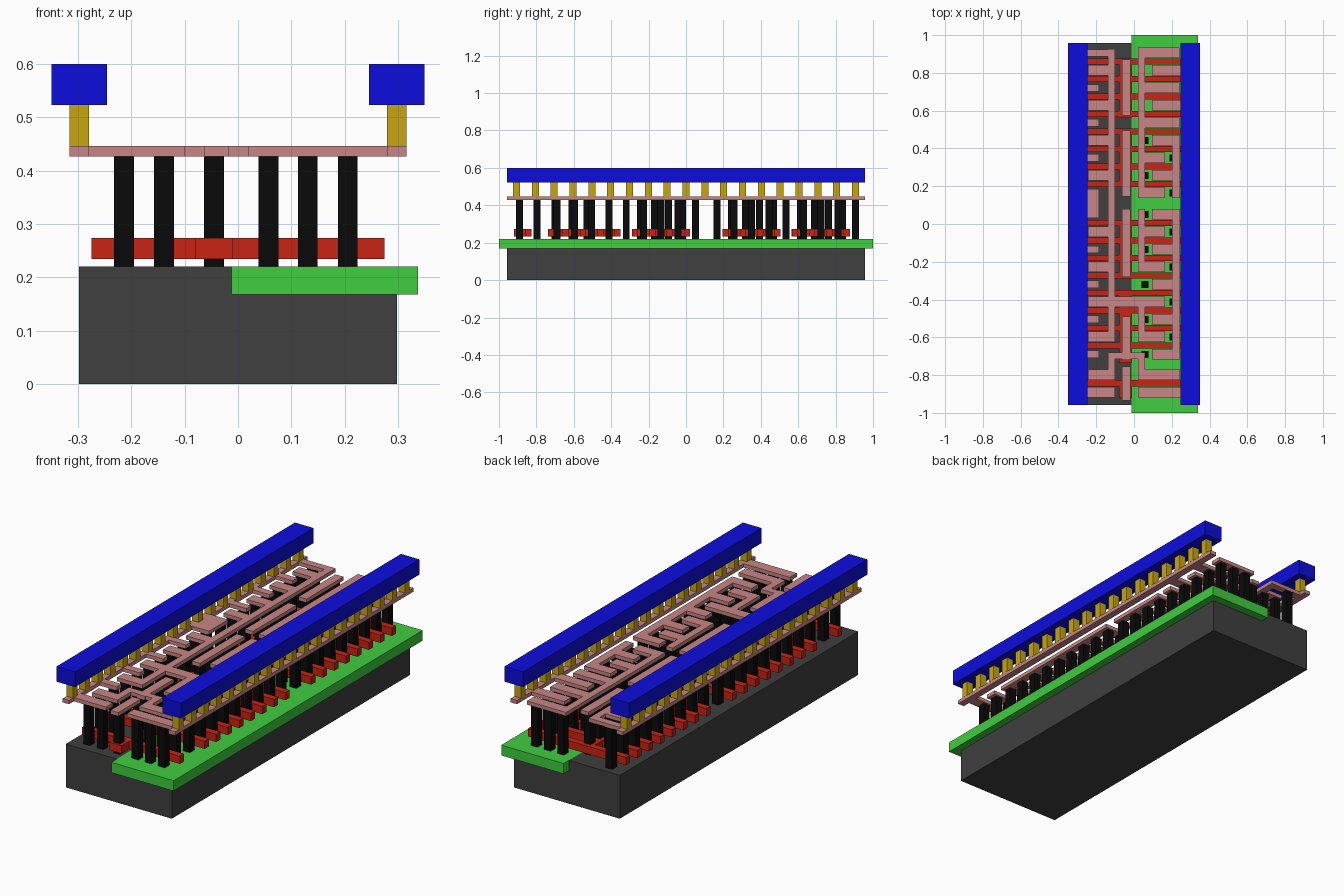
import bpy, bmesh

if "Cube" in bpy.data.objects:
    bpy.data.objects.remove(bpy.data.objects["Cube"])

def mat(name, rgb):
    m = bpy.data.materials.new(name)
    m.diffuse_color = (*rgb, 1)
    m.use_nodes = True
    m.node_tree.nodes["Principled BSDF"].inputs["Base Color"].default_value = m.diffuse_color
    return m

def layer(name, boxes, z0, z1, m):
    """One object per layer, made of boxes (x0, x1, y0, y1)."""
    bm = bmesh.new()
    for x0, x1, y0, y1 in boxes:
        vs = bmesh.ops.create_cube(bm, size=1)["verts"]
        for v in vs:
            v.co = (x0 if v.co.x < 0 else x1,
                    y0 if v.co.y < 0 else y1,
                    z0 if v.co.z < 0 else z1)
    me = bpy.data.meshes.new(name)
    bm.to_mesh(me)
    bm.free()
    me.materials.append(m)
    ob = bpy.data.objects.new(name, me)
    bpy.context.collection.objects.link(ob)
    return ob

L = 0.957          # half length of the cell
P = 0.0926         # gate pitch
S = [0.906 - P * i for i in range(9)]   # gaps between gates, rear block
T = [0.051 - P * i for i in range(9)]   # gaps between gates, middle block
U = [-0.797, -0.89]                     # gaps beside the single front gate

# Base and well
layer("substrate", [(-.298, .298, -L, L)], 0, .22, mat("dark_grey", (.05, .05, .05)))
layer("well", [(-.012, .338, -1, 1)], .168, .2202, mat("green", (.05, .61, .05)))

# Gate fingers with their contact pads
gates = [y - P / 2 for y in S[:8] + T[:8]] + [-.843]
poly = [(-.275, .275, y - .0165, y + .0165) for y in gates]
poly += [(-.08, -.01, a, b) for a, b in
         ((.565, .876), (.195, .506), (-.29, .021), (-.737, -.35), (-.92, -.827))]
layer("gate_fingers", poly, .2345, .274, mat("red", (.58, .017, .007)))

# Contact pillars
pillars = []
for i, y in enumerate(S + T):
    k = i % 9
    pillars.append((-.214, y))
    if k % 2:
        pillars.append((-.139, y))
    pillars += [(.131, y), (.206, y)]
    if not (i in (1, 3)):
        pillars.append((.0575, y))
for y in U:
    pillars += [(x, y) for x in (-.214, -.139, .0575, .131, .206)]
for y0 in (.837, .468, -.018):
    pillars += [(-.045, y0 - .075 * i) for i in range(4)]
pillars += [(-.045, y) for y in (-.53, -.61, -.70, -.89)]
h = .0186
layer("contact_pillars", [(x - h, x + h, y - h, y + h) for x, y in pillars],
      .22, .427, mat("black", (.003, .003, .003)))

# Local wiring: rails, combs and gate input strips
wires = []
def tooth(x0, x1, ys, w=.028):
    wires.extend((x0, x1, y - w, y + w) for y in ys)

wires += [(-.316, -.28, -L, L), (.28, .316, -L, L)]
# left side: output comb and short ground teeth
wires.append((-.137, -.1, T[7] - .028, S[0] + .02))
tooth(-.243, -.1, S[1::2] + T[1::2])
tooth(-.28, -.185, S[2:7:2] + T[2::2], .019)
tooth(-.28, -.137, S[:1], .019)
wires.append((-.28, -.185, T[0] - .02, S[8] + .02))
# right side, rear block
wires.append((.02, .057, S[8] - .028, S[0] + .028))
tooth(.02, .24, S[0:5:2])
tooth(.02, .165, S[6::2])
tooth(.095, .28, S[1:4:2])
wires.append((.2, .243, S[8] - .028, S[5] + .028))
tooth(.095, .243, S[5::2])
# right side, middle block
wires.append((.2, .243, T[8] - .028, T[0] + .028))
tooth(.095, .243, T[0::2])
wires.append((.02, .057, T[3] - .028, T[0] + .028))
tooth(.02, .165, T[1:4:2])
wires.append((.02, .057, T[7] - .028, T[5] + .028))
tooth(.02, .165, T[5::2])
tooth(-.137, .1, T[5:6])
# gate input strips
for a, b in ((.575, .872), (.145, .495), (-.28, .08), (-.72, -.49), (-.935, -.755)):
    wires.append((-.063, -.018, a, b))
# inverter at the front
wires += [(-.137, .057, -.715, -.68),
          (-.137, -.1, -.825, -.68), (.02, .057, -.825, -.68)]
tooth(-.243, -.1, U[:1])
tooth(.02, .243, U[:1])
tooth(-.28, -.1, U[1:])
tooth(.02, .28, U[1:])
layer("local_wiring", wires, .427, .446, mat("pink", (.58, .24, .24)))

# Gold studs and the blue power rails on top
gold = mat("gold", (.58, .38, .005))
blue = mat("blue", (.004, .004, .72))
for side, s in (("left", -1), ("right", 1)):
    c = s * .298
    layer(side + "_rail_studs",
          [(c - .0186, c + .0186, y - .0186, y + .0186)
           for y in (.1007 * i for i in range(-9, 10))], .446, .523, gold)
    layer(side + "_power_rail", [(c - .052, c + .052, -L, L)], .523, .6, blue)
